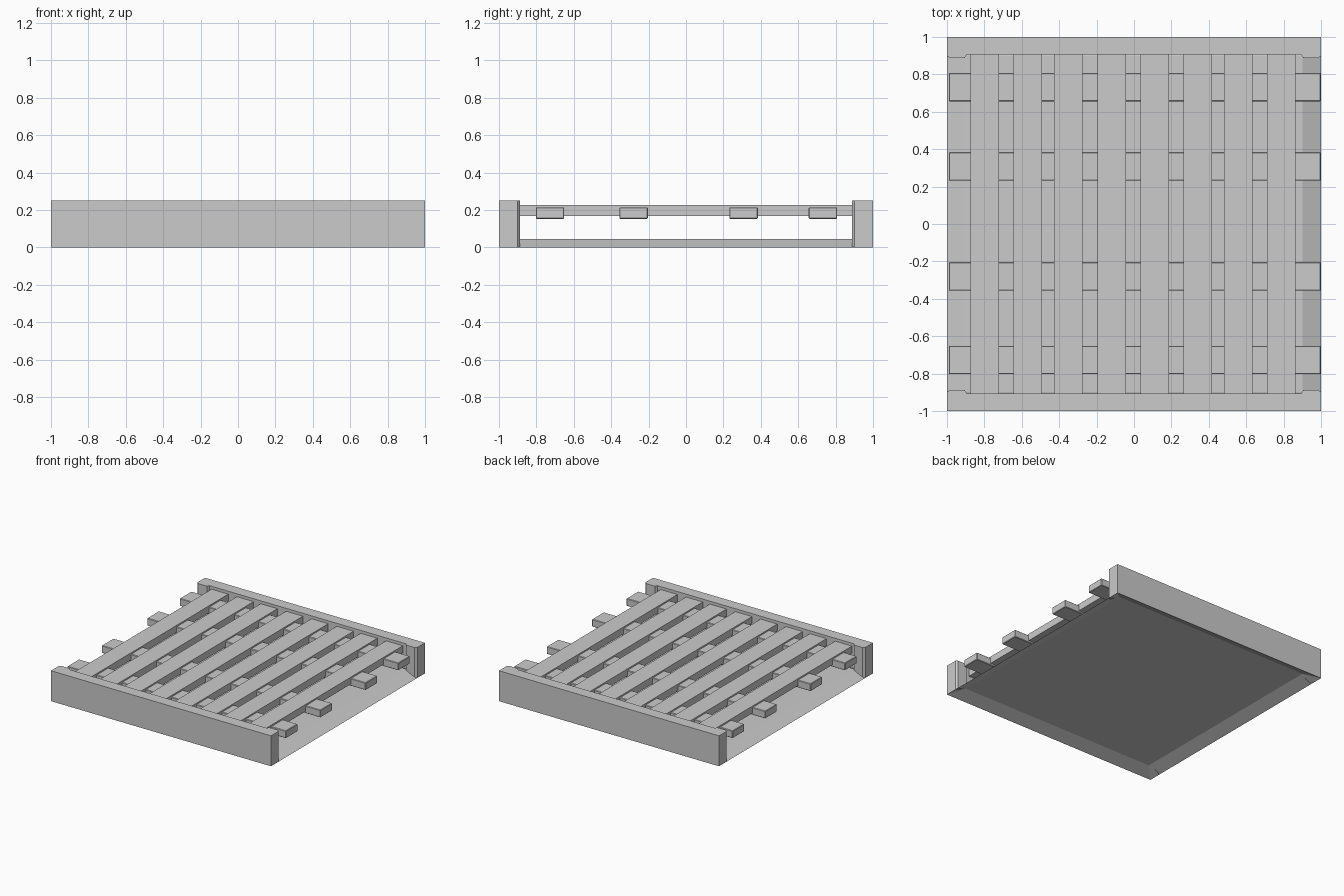
import bpy, bmesh

if "Cube" in bpy.data.objects:
    bpy.data.objects.remove(bpy.data.objects["Cube"])


def make_object(name, bm):
    bmesh.ops.recalc_face_normals(bm, faces=bm.faces)
    mesh = bpy.data.meshes.new(name)
    bm.to_mesh(mesh)
    bm.free()
    obj = bpy.data.objects.new(name, mesh)
    bpy.context.collection.objects.link(obj)
    return obj


def box(name, x0, x1, y0, y1, z0, z1, bevel=0.0):
    bm = bmesh.new()
    bmesh.ops.create_cube(bm, size=1)
    for v in bm.verts:
        v.co = ((x0 + x1) / 2 + v.co.x * (x1 - x0),
                (y0 + y1) / 2 + v.co.y * (y1 - y0),
                (z0 + z1) / 2 + v.co.z * (z1 - z0))
    if bevel:
        bmesh.ops.bevel(bm, geom=bm.edges[:], offset=bevel, segments=1, affect='EDGES')
    return make_object(name, bm)


FLOOR_Z, TOP_Z, INNER = 0.045, 0.25, 0.9

# Base sheet: raised flat panel with a flared, mitred rim reaching the ground
bm = bmesh.new()
corners = [(-1, -1), (1, -1), (1, 1), (-1, 1)]
outer = [bm.verts.new((x, y, 0)) for x, y in corners]
inner = [bm.verts.new((x * INNER, y * INNER, FLOOR_Z)) for x, y in corners]
bm.faces.new(inner)
for i in range(4):
    j = (i + 1) % 4
    bm.faces.new((outer[i], outer[j], inner[j], inner[i]))
make_object("base_panel", bm)

# Front and back walls: slightly thicker chamfered ends, foot follows the rim
half = [(1, 1), (1, 0.9), (0.985, 0.887), (0.905, 0.887), (0.895, 0.905)]
outline = half + [(-x, y) for x, y in reversed(half)]
for name, side in (("front_wall", -1), ("back_wall", 1)):
    bm = bmesh.new()
    top = [bm.verts.new((x, y * side, TOP_Z)) for x, y in outline]
    foot = [bm.verts.new((x, y * side,
                          0 if abs(x) > 0.95 else FLOOR_Z)) for x, y in outline]
    bm.faces.new(top)
    for i in range(len(outline)):
        j = (i + 1) % len(outline)
        bm.faces.new((top[i], top[j], foot[j], foot[i]))
    make_object(name, bm)

# Cross battens running side to side
for i, y in enumerate((-0.727, -0.28, 0.308, 0.732)):
    box(f"cross_batten_{i + 1}", -0.99, 0.998, y - 0.076, y + 0.076, 0.153, 0.214, 0.004)

# Long slats running front to back, let into the battens
for i, x in enumerate((-0.798, -0.568, -0.351, -0.12, 0.11, 0.341, 0.557, 0.788)):
    box(f"slat_{i + 1}", x - 0.076, x + 0.076, -0.91, 0.91, 0.168, 0.226)
